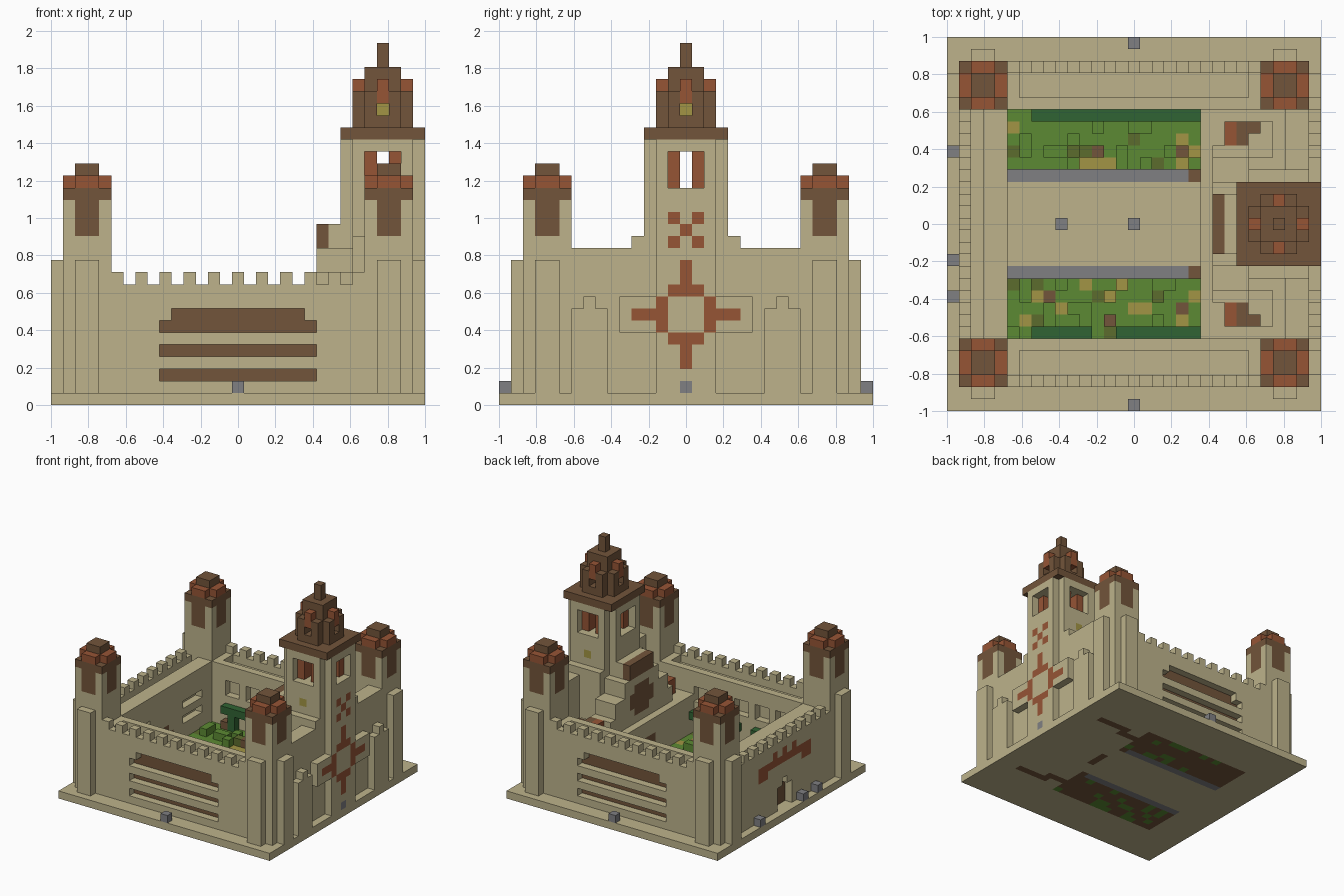
import bpy
import bmesh
import random

random.seed(4)
N = 31                 # blocks along the base
U = 2 / N              # block size

cube = bpy.data.objects.get("Cube")
if cube:
    bpy.data.objects.remove(cube, do_unlink=True)

COLOURS = {
    "sandstone": (0.51, 0.45, 0.26),
    "brown": (0.17, 0.09, 0.043),
    "terracotta": (0.305, 0.09, 0.036),
    "grey": (0.215, 0.215, 0.225),
    "grass": (0.107, 0.255, 0.033),
    "hedge_green": (0.03, 0.127, 0.033),
    "olive": (0.107, 0.15, 0.027),
    "ochre": (0.36, 0.30, 0.058),
}
NAMES = list(COLOURS)
materials = []
for name, rgb in COLOURS.items():
    m = bpy.data.materials.new(name)
    m.use_nodes = True
    m.diffuse_color = (*rgb, 1)
    bsdf = m.node_tree.nodes["Principled BSDF"]
    bsdf.inputs["Base Color"].default_value = (*rgb, 1)
    bsdf.inputs["Roughness"].default_value = 0.9
    materials.append(m)

cells = {}


def box(part, colour, x, y, z, mx=False, my=False):
    """Fill a block range, optionally mirrored; a colour of None carves."""
    for fx in ((0, 1) if mx else (0,)):
        for fy in ((0, 1) if my else (0,)):
            for i in range(*x):
                for j in range(*y):
                    for k in range(*z):
                        key = (N - 1 - i if fx else i, N - 1 - j if fy else j, k)
                        if colour is None:
                            cells.pop(key, None)
                        else:
                            cells[key] = (part, colour)


def paint(colour, x, y, z, my=False):
    """Recolour the filled blocks of a range."""
    for i in range(*x):
        for j in range(*y):
            for k in range(*z):
                for jj in ((j, N - 1 - j) if my else (j,)):
                    if (i, jj, k) in cells:
                        cells[i, jj, k] = (cells[i, jj, k][0], colour)


# Base slab and courtyard paths
box("base", "sandstone", (0, N), (0, N), (0, 1))
paint("grey", (5, 20), (11, 12), (0, 1), my=True)
paint("brown", (20, 21), (11, 12), (0, 1), my=True)
paint("brown", (21, 24), (8, 9), (0, 1), my=True)
paint("brown", (23, 28), (7, 8), (0, 1), my=True)

# Garden beds: soil below, grass above with scattered plants
for i in range(5, 21):
    for j in [*range(6, 11), *range(20, 25)]:
        cells[i, j, 0] = ("base", random.choice(["brown"] * 4 + ["grass"]))
        plant = random.choices(["grass", "olive", "ochre", "brown"], [72, 10, 13, 5])[0]
        box("garden", plant, (i, i + 1), (j, j + 1), (1, random.choice((2, 2, 2, 3))))

# Hedges raised on stems
for part, rows, y in (("back_hedge", [(7, 22)], 24), ("front_hedge", [(7, 12), (14, 21)], 6)):
    for x in rows:
        box(part, "hedge_green", x, (y, y + 1), (4, 5))
        for s in range(x[0] + 1, x[1], 4):
            box(part, "hedge_green", (s, s + 1), (y, y + 1), (2, 4))

# Front and back galleries with sunken walkways and battlements
box("long_walls", "sandstone", (5, 26), (2, 6), (1, 10), my=True)
box("long_walls", None, (6, 25), (3, 5), (9, 10), my=True)
for i in range(5, 26, 2):
    box("long_walls", "sandstone", (i, i + 1), (2, 3), (10, 11), my=True)
# Slotted outer windows
for x, z in (((9, 22), 2), ((9, 22), 4), ((9, 22), 6), ((10, 21), 7)):
    box("long_walls", None, x, (2, 3), (z, z + 1), my=True)
    paint("brown", x, (3, 4), (z, z + 1), my=True)
# Inner windows
for i in range(7, 20, 3):
    box("long_walls", None, (i, i + 2), (5, 6), (6, 8), my=True)

# Left wall with battlements, doorway and ornament
box("left_wall", "sandstone", (1, 5), (6, 25), (1, 10))
box("left_wall", None, (2, 3), (6, 25), (9, 10))
for j in range(7, 25, 2):
    box("left_wall", "sandstone", (1, 2), (j, j + 1), (10, 11))
for y, z in (((14, 17), (1, 4)), ((15, 16), (4, 5))):
    box("left_wall", None, (1, 2), y, z)
    paint("brown", (2, 5), y, z)
for y, z in (((10, 21), 7), ((10, 12), 6), ((13, 14), 8), ((15, 16), 8)):
    paint("terracotta", (1, 2), y, (z, z + 1), my=True)
for z in (4, 6):
    box("left_wall", None, (4, 5), (8, 12), (z, z + 1), my=True)

# Corner turrets with buttresses and stepped caps
T = dict(mx=True, my=True)
box("corner_turrets", "sandstone", (1, 5), (2, 6), (1, 17), **T)
for x, y in (((2, 4), (2, 6)), ((1, 5), (3, 5))):
    box("corner_turrets", "brown", x, y, (14, 17), **T)
    box("turret_caps", "terracotta", x, y, (18, 19), **T)
box("turret_caps", "brown", (1, 5), (2, 6), (17, 18), **T)
box("turret_caps", "brown", (2, 4), (3, 5), (19, 20), **T)
box("buttresses", "sandstone", (2, 4), (1, 2), (1, 12), **T)
box("buttresses", "sandstone", (0, 1), (3, 5), (1, 12), **T)

# Right building: hall, facade wall and roof dormers
box("hall", "sandstone", (21, 28), (6, 25), (1, 7))
box("facade", "sandstone", (28, 30), (6, 25), (1, 13))
box("facade", "sandstone", (25, 30), (11, 20), (1, 14))
box("facade", "sandstone", (30, 31), (6, 9), (1, 8), my=True)
box("facade", "sandstone", (30, 31), (7, 8), (8, 9), my=True)
box("facade", "sandstone", (30, 31), (10, 21), (6, 9))
box("dormers", "sandstone", (24, 27), (7, 10), (7, 8), my=True)
box("dormers", "terracotta", (23, 24), (7, 10), (7, 9), my=True)
box("dormers", "brown", (24, 25), (7, 10), (7, 9), my=True)
box("dormers", "brown", (25, 26), (7, 8), (7, 9), my=True)

# Stepped gable facing the courtyard
for y, top in (((9, 22), 9), ((10, 21), 11), ((12, 19), 13)):
    box("gable", "sandstone", (22, 25), y, (7, top))
box("gable", "sandstone", (23, 24), (13, 18), (13, 15))
box("gable", "brown", (22, 23), (13, 18), (13, 15))
paint("brown", (22, 23), (14, 17), (8, 12))
paint("brown", (22, 23), (13, 18), (9, 11))
paint("brown", (21, 22), (14, 17), (0, 5))

# Bell tower with notched corners
box("bell_tower", "sandstone", (24, 31), (13, 18), (1, 22))
box("bell_tower", "sandstone", (25, 30), (12, 19), (1, 22))
# Belfry openings on all four sides, with shutters beside a deep slot
box("bell_tower", "terracotta", (26, 29), (14, 17), (18, 21))
for d in (0, 1):
    half = 3 - d
    w = 1 - d
    box("bell_tower", None, (27 - half, 28 + half), (15 - w, 16 + w), (18, 21))
    box("bell_tower", None, (27 - w, 28 + w), (15 - half, 16 + half), (18, 21))
    if d == 0:
        box("bell_tower", "terracotta", (25, 30), (14, 17), (18, 21))
        box("bell_tower", "terracotta", (26, 29), (13, 18), (18, 21))
paint("ochre", (27, 28), (12, 13), (15, 16), my=True)

# Facade ornament: ring with arms, small cross above, lamp below
for z, ys in ((3, (15,)), (4, (15,)), (5, (14, 15)), (6, (13,)), (7, (11, 12, 13)),
              (8, (13,)), (9, (14, 15)), (10, (15,)), (11, (15,)),
              (13, (14,)), (14, (15,)), (15, (14,))):
    for y in ys:
        paint("terracotta", (30, 31), (y, y + 1), (z, z + 1), my=True)
paint("grey", (30, 31), (15, 16), (1, 2))

# Tower crown: cornice, lantern with windows and spire
box("cornice", "brown", (24, 31), (12, 19), (22, 23))
box("lantern", "brown", (25, 30), (14, 17), (23, 26))
box("lantern", "brown", (26, 29), (13, 18), (23, 26))
box("lantern", "brown", (26, 29), (14, 17), (26, 28))
for x, y in (((25, 30), (15, 16)), ((27, 28), (13, 18))):
    box("lantern", "terracotta", x, y, (25, 27))
    box("lantern", None, x, y, (24, 25))
box("bell", "ochre", (27, 28), (15, 16), (24, 25))
box("spire", "brown", (27, 28), (15, 16), (28, 30))

# Stone lamps around the base and in the courtyard
for x, y in ((15, 0), (15, 30), (0, 21), (0, 12), (0, 9), (9, 15), (15, 15)):
    box("lamps", "grey", (x, x + 1), (y, y + 1), (1, 2))


# Turn each part into an object made of its exposed block faces
def build(part):
    bm = bmesh.new()
    verts = {}
    for (i, j, k), (owner, colour) in cells.items():
        if owner != part:
            continue
        pos = (i, j, k)
        for axis in range(3):
            a, b = (axis + 1) % 3, (axis + 2) % 3
            for side in (0, 1):
                near = list(pos)
                near[axis] += 2 * side - 1
                if tuple(near) in cells:
                    continue
                ring = []
                for da, db in ((0, 0), (1, 0), (1, 1), (0, 1)):
                    c = list(pos)
                    c[axis] += side
                    c[a] += da
                    c[b] += db
                    c = tuple(c)
                    if c not in verts:
                        verts[c] = bm.verts.new((c[0] * U - 1, c[1] * U - 1, c[2] * U))
                    ring.append(verts[c])
                face = bm.faces.new(ring if side else ring[::-1])
                face.material_index = NAMES.index(colour)
    mesh = bpy.data.meshes.new(part)
    bm.to_mesh(mesh)
    bm.free()
    for m in materials:
        mesh.materials.append(m)
    bpy.context.scene.collection.objects.link(bpy.data.objects.new(part, mesh))


for part in sorted({owner for owner, _ in cells.values()}):
    build(part)
